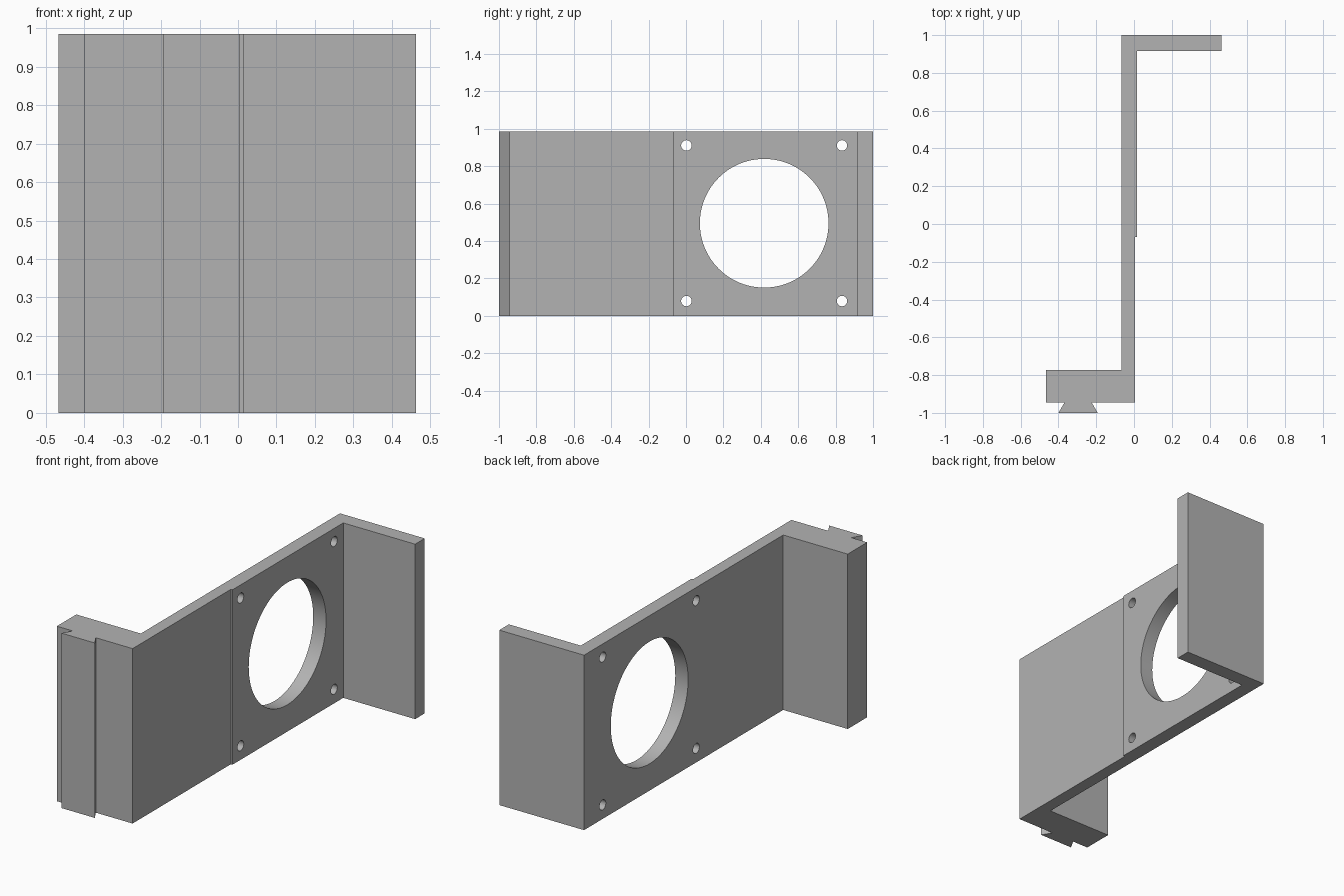
import bpy, bmesh, math

cube = bpy.data.objects.get("Cube")
if cube:
    bpy.data.objects.remove(cube, do_unlink=True)

HEIGHT = 0.985

# Single plain grey
grey = bpy.data.materials.new("plain_grey")
grey.use_nodes = True
colour = (0.45, 0.45, 0.45, 1)
grey.diffuse_color = colour
grey.node_tree.nodes["Principled BSDF"].inputs["Base Color"].default_value = colour

# Bracket outline seen from above: foot with dovetail, wall, thicker plate, flange
outline = [
    (-0.467, -0.945), (-0.368, -0.945), (-0.4, -1), (-0.192, -1), (-0.224, -0.945),
    (0.005, -0.945), (0.005, -0.07), (0.015, -0.07), (0.015, 0.915), (0.463, 0.915),
    (0.463, 1), (-0.065, 1), (-0.065, -0.772), (-0.467, -0.772),
]
bm = bmesh.new()
base = bm.faces.new([bm.verts.new((x, y, 0)) for x, y in outline])
top = bmesh.ops.extrude_face_region(bm, geom=[base])["geom"]
bmesh.ops.translate(bm, vec=(0, 0, HEIGHT),
                    verts=[v for v in top if isinstance(v, bmesh.types.BMVert)])
bmesh.ops.recalc_face_normals(bm, faces=bm.faces)
mesh = bpy.data.meshes.new("bracket")
bm.to_mesh(mesh)
bm.free()
mesh.materials.append(grey)
bracket = bpy.data.objects.new("bracket", mesh)
bpy.context.collection.objects.link(bracket)
bpy.context.view_layer.objects.active = bracket


def drill(name, y, z, radius, sides):
    """Cut a round hole through the wall along x."""
    bpy.ops.mesh.primitive_cylinder_add(vertices=sides, radius=radius, depth=0.3,
                                        location=(-0.025, y, z),
                                        rotation=(0, math.pi / 2, 0))
    cutter = bpy.context.object
    cutter.name = name
    cutter.hide_render = True
    cutter.data.materials.append(grey)
    cut = bracket.modifiers.new(name, "BOOLEAN")
    cut.operation = "DIFFERENCE"
    cut.solver = "EXACT"
    cut.object = cutter
    bpy.context.view_layer.objects.active = bracket
    bpy.ops.object.modifier_apply(modifier=name)
    bpy.data.objects.remove(cutter, do_unlink=True)


# Large opening and four screw holes
drill("fan_opening", 0.418, 0.495, 0.344, 96)
for y in (0.002, 0.834):
    for z in (0.079, 0.911):
        drill("screw_hole", y, z, 0.028, 32)

# Smooth bores, sharp edges elsewhere
bpy.ops.object.select_all(action="DESELECT")
bracket.select_set(True)
bpy.context.view_layer.objects.active = bracket
bpy.ops.object.shade_smooth_by_angle(angle=math.radians(30))
